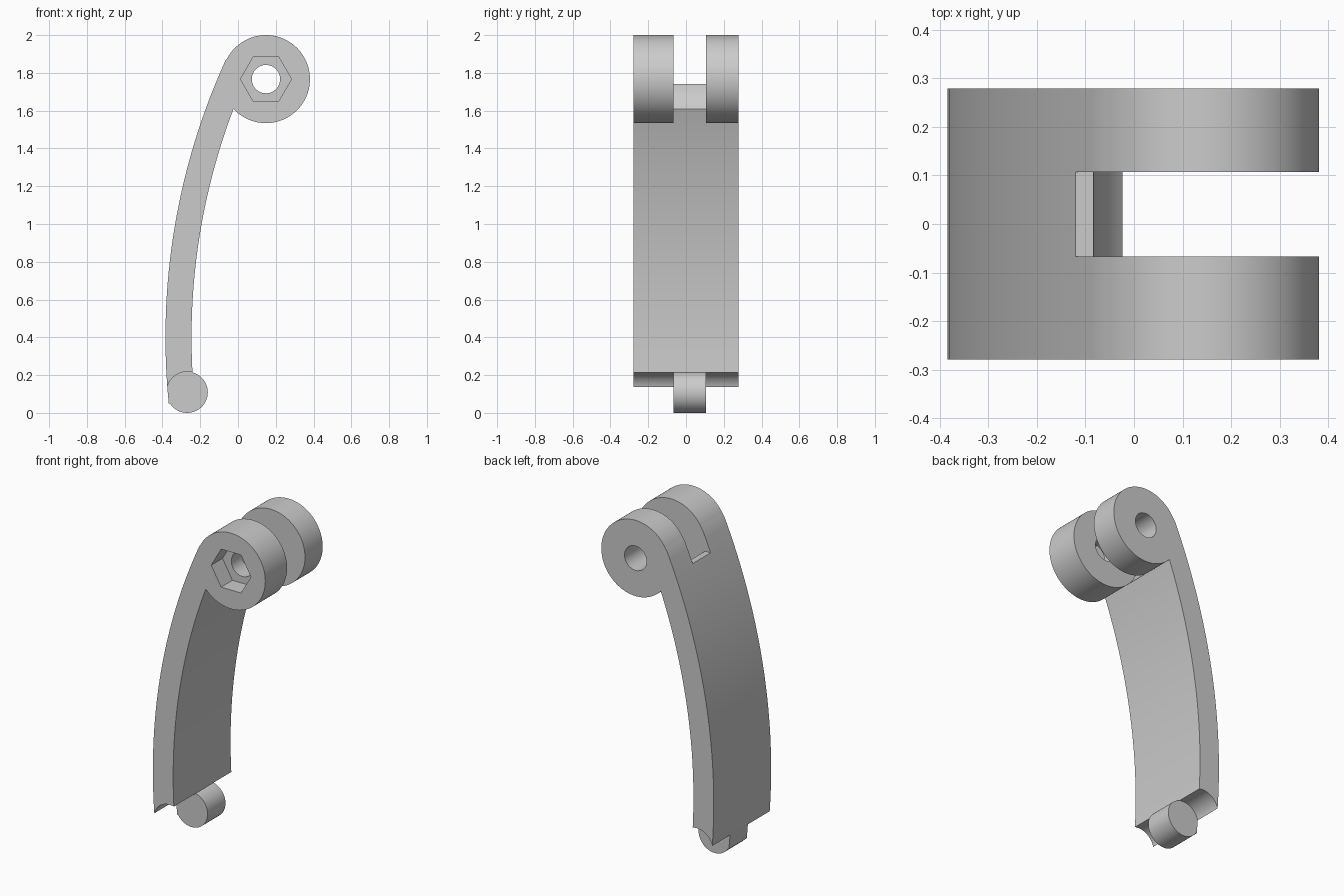
import bpy, bmesh, math
from mathutils import Vector

cube = bpy.data.objects.get("Cube")
if cube:
    bpy.data.objects.remove(cube, do_unlink=True)

# Main dimensions, as (x, z) centres and radii
BEND, OUTER_R, INNER_R = Vector((3.156, 0.4)), 3.54, 3.402
EYE, EYE_R = Vector((0.148, 1.767)), 0.233
PIN, PIN_R = Vector((-0.269, 0.109)), 0.109
SLOT = (-0.067, 0.107)
HALF = 0.279


def arc(centre, radius, start, end, steps):
    return [centre + radius * Vector((math.cos(a), math.sin(a)))
            for a in (start + (end - start) * i / steps for i in range(steps + 1))]


def angle(centre, point):
    d = point - centre
    return math.atan2(d.y, d.x)


def meet(c1, r1, c2, r2, side):
    """One of the two crossing points of two circles."""
    d = c2 - c1
    a = (d.length_squared + r1 * r1 - r2 * r2) / (2 * d.length)
    h = math.sqrt(max(r1 * r1 - a * a, 0))
    d.normalize()
    return c1 + a * d + side * h * Vector((-d.y, d.x))


def angle_at_height(centre, radius, z):
    """Angle of the left-hand point of a circle at height z."""
    return math.pi - math.asin((z - centre.y) / radius)


def prism(name, points, y0, y1):
    """Extrude an (x, z) outline along y."""
    bm = bmesh.new()
    face = bm.faces.new([bm.verts.new((p[0], y0, p[1])) for p in points])
    extruded = bmesh.ops.extrude_face_region(bm, geom=[face])
    verts = [v for v in extruded["geom"] if isinstance(v, bmesh.types.BMVert)]
    bmesh.ops.translate(bm, verts=verts, vec=(0, y1 - y0, 0))
    bmesh.ops.recalc_face_normals(bm, faces=bm.faces)
    mesh = bpy.data.meshes.new(name)
    bm.to_mesh(mesh)
    bm.free()
    obj = bpy.data.objects.new(name, mesh)
    bpy.context.collection.objects.link(obj)
    return obj


def cut(target, cutter):
    cutter.hide_render = True
    mod = target.modifiers.new("Cut", "BOOLEAN")
    mod.operation, mod.solver, mod.object = "DIFFERENCE", "EXACT", cutter
    bpy.context.view_layer.objects.active = target
    bpy.ops.object.modifier_apply(modifier=mod.name)
    bpy.data.objects.remove(cutter, do_unlink=True)


# Points where the curved arm joins the eye and the pin
eye_joint = meet(EYE, EYE_R, BEND, INNER_R, 1)
if eye_joint.y > EYE.y:
    eye_joint = meet(EYE, EYE_R, BEND, INNER_R, -1)
pin_joint = max((meet(PIN, PIN_R, BEND, INNER_R, s) for s in (1, -1)), key=lambda p: p.y)
tangent = angle(BEND, EYE)
eye_end = angle(EYE, eye_joint)
pin_start = angle(PIN, pin_joint)
inner_top = angle(BEND, eye_joint)
inner_low = angle(BEND, pin_joint) % math.tau

# Lever body: arm, eye and pin in one outline
outline = arc(BEND, OUTER_R, angle_at_height(BEND, OUTER_R, 0.05), tangent, 40)
outline += arc(EYE, EYE_R, tangent, eye_end, 72)[1:]
outline += arc(BEND, INNER_R, inner_top, inner_low, 36)[1:]
outline += arc(PIN, PIN_R, pin_start, angle_at_height(PIN, PIN_R, 0.05) - math.tau, 48)[1:]
lever = prism("lever_arm", outline, -HALF, HALF)

# Slot splitting the eye into two knuckles
ledge = 1.74
slot = arc(EYE, EYE_R, angle_at_height(EYE, EYE_R, ledge), eye_end + math.tau, 16)
slot += [(0, 1.5), (0.5, 1.5), (0.5, 2.1), (-0.5, 2.1), (-0.5, ledge)]
cut(lever, prism("slot_cutter", slot, *SLOT))

# Concave hollows beside the pin
hollow = arc(PIN, PIN_R, math.pi, pin_start, 24)
hollow += [(-0.1, pin_joint.y), (-0.1, -0.1), (-0.5, -0.1), (-0.5, PIN.y)]
for y0, y1 in ((-0.4, SLOT[0]), (SLOT[1], 0.4)):
    cut(lever, prism("hollow_cutter", hollow, y0, y1))

# Bolt hole through both knuckles, with a hexagonal nut pocket in front
cut(lever, prism("bolt_cutter", arc(EYE, 0.075, 0, math.tau, 48)[:-1], -0.4, 0.4))
cut(lever, prism("nut_cutter", arc(EYE, 0.135, 0, math.tau, 6)[:-1], -0.4, -HALF + 0.11))

# Grey finish
grey = bpy.data.materials.new("plain_grey")
grey.use_nodes = True
colour = (0.6, 0.6, 0.6, 1)
grey.diffuse_color = colour
grey.node_tree.nodes["Principled BSDF"].inputs["Base Color"].default_value = colour
lever.data.materials.clear()
lever.data.materials.append(grey)

bpy.ops.object.select_all(action="DESELECT")
lever.select_set(True)
bpy.context.view_layer.objects.active = lever
bpy.ops.object.shade_smooth_by_angle(angle=math.radians(30))
